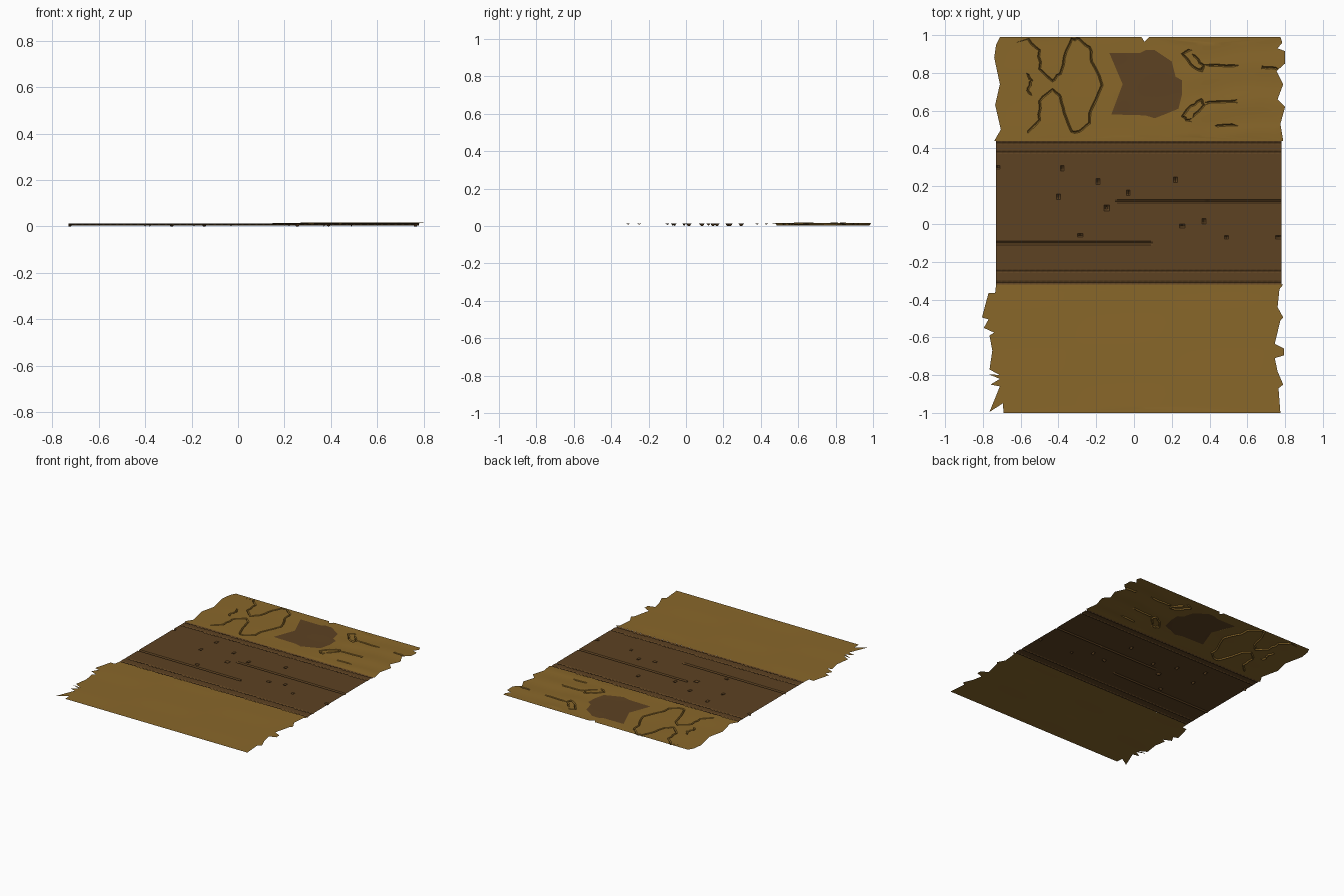
import bpy, bmesh, math, random
from mathutils import Vector
from mathutils.geometry import delaunay_2d_cdt, intersect_point_line

if "Cube" in bpy.data.objects:
    bpy.data.objects.remove(bpy.data.objects["Cube"])
random.seed(4)


def material(name, col):
    m = bpy.data.materials.new(name)
    m.diffuse_color = (*col, 1)
    m.use_nodes = True
    m.node_tree.nodes["Principled BSDF"].inputs["Base Color"].default_value = m.diffuse_color
    return m


SOIL = material("ochre soil", (0.25, 0.136, 0.023))
DIRT = material("dark dirt", (0.109, 0.054, 0.016))


def finish(bm, name, mats):
    loose = [v for v in bm.verts if not v.link_faces]
    bmesh.ops.delete(bm, geom=loose, context='VERTS')
    for f in bm.faces:
        f.normal_update()
        if f.normal.z < 0:
            f.normal_flip()
        f.smooth = True
    bm.normal_update()
    for e in bm.edges:
        e.smooth = e.calc_face_angle(0) < math.radians(20)
    me = bpy.data.meshes.new(name)
    bm.to_mesh(me)
    bm.free()
    for m in mats:
        me.materials.append(m)
    ob = bpy.data.objects.new(name, me)
    bpy.context.collection.objects.link(ob)


def line_dist(p, path):
    best = 9
    for a, b in zip(path, path[1:]):
        q, t = intersect_point_line(p, a, b)
        q = a if t < 0 else b if t > 1 else q.to_2d()
        best = min(best, (p - q.to_2d()).length)
    return best


def ground(name, outline, height, patch=None, cracks=()):
    """Sheet with a ragged outline, an inlaid patch and V-shaped cracks."""
    pts, edges = [Vector(p) for p in outline], []
    faces = [list(range(len(pts)))]
    if patch:
        faces.append(list(range(len(pts), len(pts) + len(patch))))
        pts += [Vector(p) for p in patch]
    paths = [[Vector(p) for p in c] for c in cracks]
    for path in paths:
        for off in (-0.006, 0, 0.006):
            base = len(pts)
            for i, p in enumerate(path):
                d = path[min(i + 1, len(path) - 1)] - path[max(i - 1, 0)]
                pts.append(p + Vector((-d.y, d.x)).normalized() * off)
            edges += [(base + i, base + i + 1) for i in range(len(path) - 1)]
    y0, y1 = min(p[1] for p in outline), max(p[1] for p in outline)
    for i in range(52):
        for j in range(1, int((y1 - y0) / 0.02)):
            p = Vector((-0.78 + 0.0303 * i + 0.004 * math.sin(j), y0 + 0.02 * j))
            if all(line_dist(p, path) > 0.009 for path in paths):
                pts.append(p)
    vs, _, fs, _, _, origin = delaunay_2d_cdt(pts, edges, faces, 1, 1e-5)
    bm = bmesh.new()
    verts = []
    for v in vs:
        z = height(v.x, v.y)
        if any(line_dist(v, p) < 0.003 for p in paths):
            z -= 0.009
        verts.append(bm.verts.new((v.x, v.y, z)))
    for f, o in zip(fs, origin):
        face = bm.faces.new([verts[i] for i in f])
        face.material_index = 1 if 1 in o else 0
    finish(bm, name, [SOIL, DIRT])


def wobble(path, amount=0.006):
    """Subdivide a path and jitter the new points."""
    out = []
    for a, b in zip(path, path[1:]):
        out.append(a)
        for t in (0.33, 0.67):
            out.append((a[0] + (b[0] - a[0]) * t + random.uniform(-amount, amount),
                        a[1] + (b[1] - a[1]) * t + random.uniform(-amount, amount)))
    return out + [path[-1]]


# south field
south = [(-.73, -.32), (-.735, -.365), (-.77, -.365), (-.805, -.495), (-.77, -.505),
         (-.795, -.55), (-.74, -.575), (-.765, -.59), (-.75, -.67), (-.765, -.77),
         (-.71, -.8), (-.77, -.795), (-.71, -.82), (-.76, -.85), (-.71, -.86),
         (-.765, -.995), (-.695, -.95), (-.69, -1), (.775, -1), (.765, -.87),
         (.79, -.85), (.76, -.78), (.745, -.71), (.795, -.695), (.795, -.66),
         (.745, -.635), (.775, -.51), (.79, -.495), (.76, -.44), (.77, -.345), (.79, -.32)]
ground("south_field", south, lambda x, y: 0.013 + 0.0006 * math.sin(6 * x + 2) * math.sin(17 * y))

# north field with dirt patch and cracks
north = [(-.71, .99), (-.73, .95), (-.74, .88), (-.71, .74), (-.735, .63), (-.705, .5),
         (-.74, .44), (.79, .44), (.775, .53), (.8, .62), (.76, .66), (.79, .74),
         (.755, .81), (.8, .85), (.8, .915), (.76, .93), (.785, .96), (.775, .99),
         (.08, .99), (.055, .965), (.04, .99)]
patch = [(-.06, .74), (-.12, .58), (.06, .575), (.11, .56), (.235, .61), (.255, .69),
         (.255, .76), (.22, .78), (.2, .86), (.11, .92), (.06, .92), (.03, .905), (-.13, .905)]


def mirror(path, y=0.735):
    return [(px, 2 * y - py) for px, py in path]


loop = [(-.56, .98), (-.5, .92), (-.5, .82), (-.43, .757), (-.39, .795), (-.37, .88),
        (-.33, .98), (-.29, .98), (-.235, .935), (-.225, .86), (-.17, .737)]
fork = [(.29, .92), (.255, .9), (.3, .845), (.36, .81), (.37, .84), (.32, .89)]
spur = [(-.56, .79), (-.54, .76), (-.56, .72), (-.55, .69)]
cracks = [wobble(p) for s in (loop, fork) for p in (s, mirror(s))] + [wobble(spur)]
cracks += [wobble([(.4, .84), (.53, .838)], .002), wobble([(.4, .645), (.53, .65)], .002),
           wobble([(.44, .52), (.52, .525)], .002), wobble([(.68, .83), (.75, .825)], .002)]


def north_height(x, y):
    k = min(1, max(0, (x - 0.2) / 0.15)) * min(1, max(0, (y - .44) / .06))
    swell = 0.0014 * math.sin(y * 33 + math.sin(x * 7)) + 0.0005 * math.sin(x * 23)
    return 0.0128 + k * (0.003 + swell) + 0.0005 * math.sin(9 * x) * math.sin(21 * (y - .44))


ground("north_field", north, north_height, patch, cracks)

# road strip with ruts, serrated borders and pits
pits = [(-.38, .295), (-.19, .225), (-.03, .165), (.22, .235), (-.145, .085), (-.285, -.06),
        (.255, -.01), (.37, .015), (.49, -.07), (.765, -.07), (-.725, .3), (-.4, .145), (.39, .12)]
X0, X1, Y0, Y1, STEP = -.73, .78, -.32, .44, .01


def road_height(x, y):
    z = 0.0128
    for yy in (-.31, -.25, .38, .43):
        if abs(y - yy) < 0.004:
            z -= 0.006 if round((x - X0) / STEP) % 3 else 0.001
    if abs(y - .12) < .004 and x > -.09 or abs(y + .10) < .004 and x < .10:
        z -= 0.008
    for px, py in pits:
        if math.hypot(x - px, y - py) < 0.0085:
            z = min(z, 0.0)
    return z


nx, ny = round((X1 - X0) / STEP), round((Y1 - Y0) / STEP)
bm = bmesh.new()
grid = [[bm.verts.new((X0 + i * STEP, Y0 + j * STEP, road_height(X0 + i * STEP, Y0 + j * STEP)))
         for i in range(nx + 1)] for j in range(ny + 1)]
for j in range(ny):
    for i in range(nx):
        bm.faces.new((grid[j][i], grid[j][i + 1], grid[j + 1][i + 1], grid[j + 1][i]))
finish(bm, "road", [DIRT])
